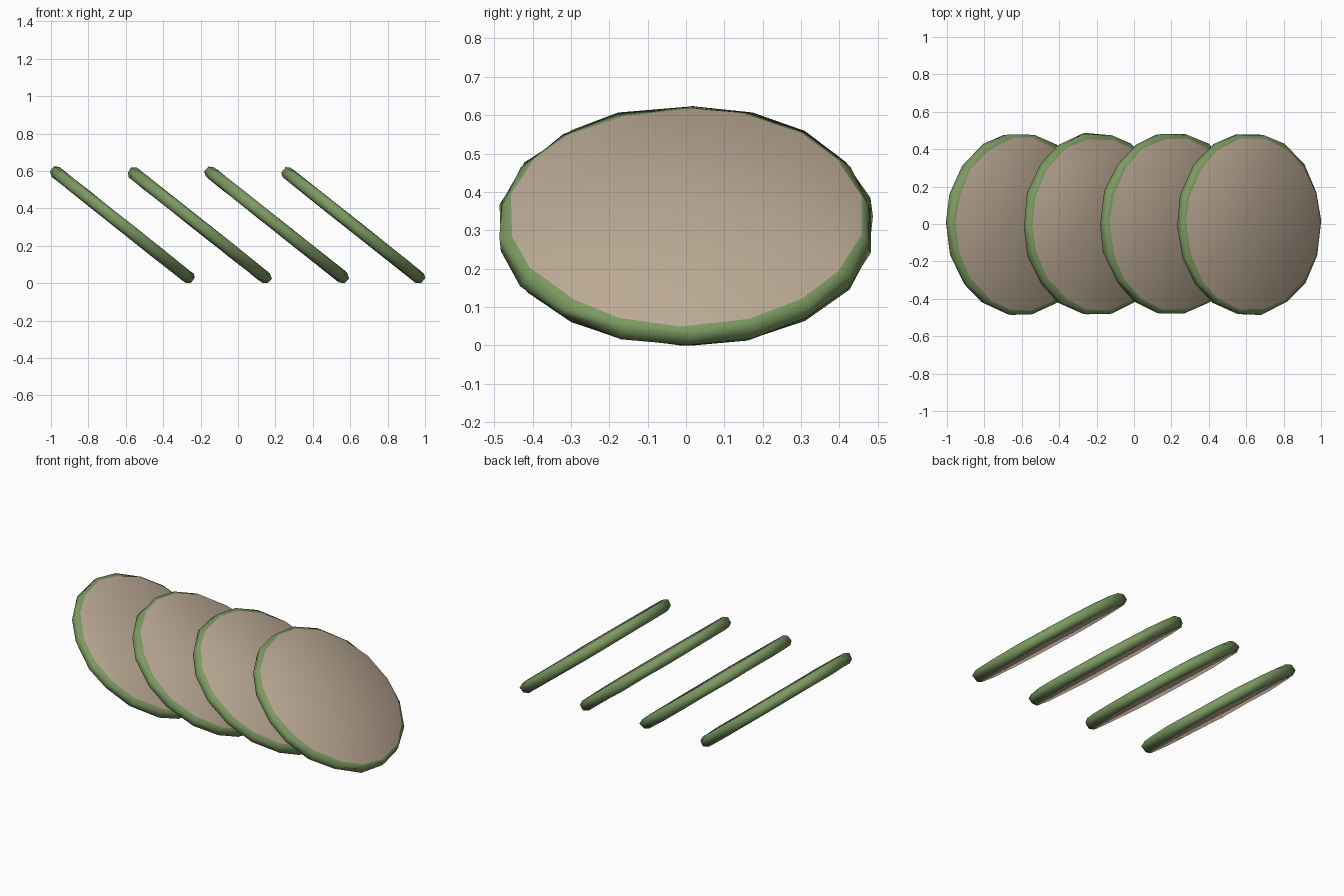
import bpy, bmesh, math, random
from mathutils import Matrix, Vector

if "Cube" in bpy.data.objects:
    bpy.data.objects.remove(bpy.data.objects["Cube"])

random.seed(4)
SIDES = 18
TILT = math.radians(38.4)
# (radius, height) profile of one slice, bottom cap edge to top cap edge
PROFILE = [(0.456, -0.033), (0.480, -0.017), (0.480, 0.017), (0.456, 0.033)]


def material(name, color):
    m = bpy.data.materials.new(name)
    m.diffuse_color = color
    m.use_nodes = True
    m.node_tree.nodes["Principled BSDF"].inputs["Base Color"].default_value = m.diffuse_color
    return m


skin = material("green_skin", (0.20, 0.32, 0.12, 1))
flesh = material("beige_flesh", (0.50, 0.40, 0.30, 1))


def make_slice(name, x):
    bm = bmesh.new()
    # slightly uneven rings
    rings = []
    for r, h in PROFILE:
        ring = []
        for i in range(SIDES):
            a = 2 * math.pi * i / SIDES + random.uniform(-0.04, 0.04)
            rr = r + random.uniform(-0.005, 0.005)
            hh = h + random.uniform(-0.002, 0.002)
            ring.append(bm.verts.new((rr * math.cos(a), 1.015 * rr * math.sin(a), hh)))
        rings.append(ring)
    # green rim
    for lo, hi in zip(rings, rings[1:]):
        for i in range(SIDES):
            j = (i + 1) % SIDES
            bm.faces.new((lo[i], lo[j], hi[j], hi[i])).material_index = 0
    # cut faces
    bm.faces.new(rings[0][::-1]).material_index = 1
    bm.faces.new(rings[-1]).material_index = 1
    for f in bm.faces:
        f.smooth = True
    # lean the slice and stand it on the ground
    bm.transform(Matrix.Rotation(TILT, 4, 'Y'))
    low = min(v.co.z for v in bm.verts)
    bmesh.ops.translate(bm, verts=bm.verts, vec=Vector((x, 0, -low)))
    me = bpy.data.meshes.new(name)
    bm.to_mesh(me)
    bm.free()
    me.materials.append(skin)
    me.materials.append(flesh)
    bpy.context.collection.objects.link(bpy.data.objects.new(name, me))


# row of four leaning slices
for n in range(4):
    make_slice(f"vegetable_slice_{n + 1}", -0.616 + n * 0.4107)
